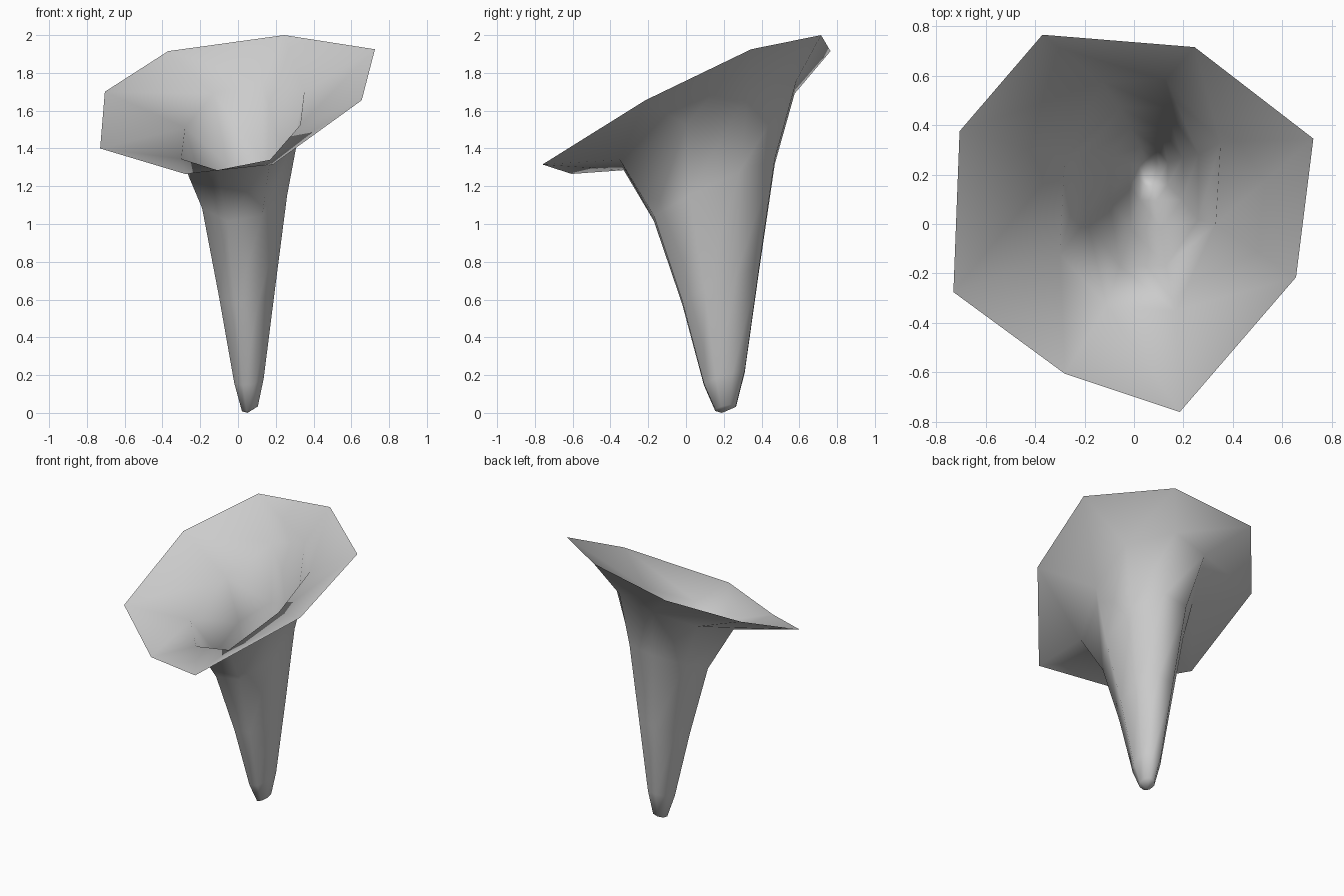
import bpy
import bmesh
from math import cos, sin, radians
from mathutils import Vector

if "Cube" in bpy.data.objects:
    bpy.data.objects.remove(bpy.data.objects["Cube"], do_unlink=True)

SIDES = 8


def stem_ring(cx, cy, cz, half_x, half_y, tilt_x, tilt_y):
    """Tilted octagon whose flat sides touch the given half widths."""
    ring = []
    for k in range(SIDES):
        a = radians(112.5 - 45 * k)
        dx = half_x * cos(a) / cos(radians(22.5))
        dy = half_y * sin(a) / cos(radians(22.5))
        ring.append(Vector((cx + dx, cy + dy, cz + dx * tilt_x + dy * tilt_y)))
    return ring


# Flared, uneven rim and the throat below it
rim = [(-.37, .765, 1.915), (.245, .715, 2.0), (.725, .345, 1.925), (.655, -.215, 1.655),
       (.185, -.76, 1.315), (-.28, -.605, 1.265), (-.73, -.275, 1.40), (-.705, .375, 1.70)]
throat = [(-.13, .575, 1.69), (.13, .585, 1.76), (.35, .33, 1.70), (.33, 0, 1.525),
          (.17, -.35, 1.34), (-.11, -.33, 1.285), (-.30, -.12, 1.345), (-.28, .27, 1.51)]

# Tapering stem
rings = [rim, throat,
         stem_ring(.035, .15, 1.18, .225, .32, .15, .47),
         stem_ring(.048, .183, .67, .148, .203, .15, .42),
         stem_ring(.058, .203, .185, .078, .108, .15, .32),
         stem_ring(.063, .21, .026, .042, .055, .3, .2)]

bm = bmesh.new()
loops = [[bm.verts.new(p) for p in ring] for ring in rings]
for upper, lower in zip(loops, loops[1:]):
    for k in range(SIDES):
        n = (k + 1) % SIDES
        bm.faces.new((upper[k], upper[n], lower[n], lower[k]))

# Rounded tip
tip = bm.verts.new((.05, .19, 0))
for k in range(SIDES):
    bm.faces.new((loops[-1][k], loops[-1][(k + 1) % SIDES], tip))

mesh = bpy.data.meshes.new("funnel")
bm.to_mesh(mesh)
bm.free()
mesh.shade_smooth()
funnel = bpy.data.objects.new("funnel", mesh)
bpy.context.collection.objects.link(funnel)

# Plain grey surface
grey = bpy.data.materials.new("light grey")
grey.use_nodes = True
colour = (.6, .6, .6, 1)
grey.diffuse_color = colour
grey.node_tree.nodes["Principled BSDF"].inputs["Base Color"].default_value = colour
mesh.materials.append(grey)
